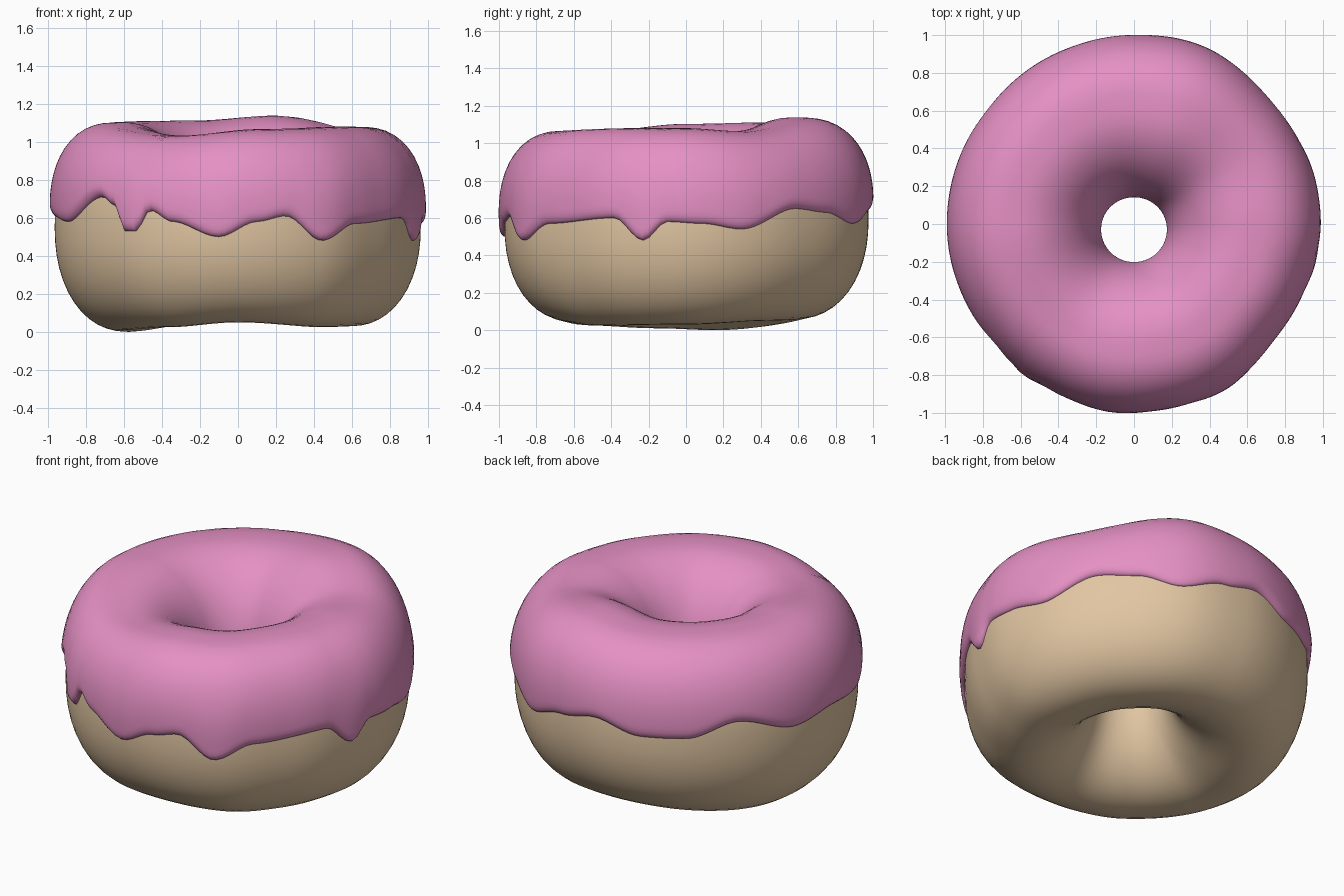
import bpy
import bmesh
from math import sin, cos, pi, atan2, degrees

cube = bpy.data.objects.get("Cube")
if cube:
    bpy.data.objects.remove(cube)

SEGMENTS = 180
TOP_SQUARENESS = 2.4
BASE_SQUARENESS = 2.12

# Hand-shaped unevenness: (angle in degrees, value) around the ring
OUTER = [(0, .962), (40, .95), (72, .985), (90, .976), (113, .968), (140, .962), (180, .965),
         (214, .955), (240, .958), (265, .97), (298, .968), (322, .937), (340, .942)]
CREST = [(0, 1.06), (27, 1.045), (72, 1.118), (110, 1.093), (140, 1.09), (180, 1.083),
         (242, 1.013), (280, 1.047), (330, 1.06)]
BASE = [(0, .03), (45, .05), (90, .06), (165, .0), (195, .01), (235, .025), (270, .05),
        (315, .025)]
DRIPS = [(5, .57), (18, .54), (38, .65), (51, .63), (65, .57), (81, .64), (94, .68), (110, .61),
         (125, .61), (142, .69), (164, .59), (180, .62), (202, .58), (221, .71), (228, .66),
         (232, .53), (236, .53), (241, .64), (249, .58), (264, .5), (276, .58), (285, .61),
         (297, .48), (310, .57), (336, .6), (346, .48), (354, .58)]


def around(table, a):
    """Smooth periodic interpolation of a table at angle a (radians)."""
    d = degrees(a) % 360
    pts = [(table[-1][0] - 360, table[-1][1])] + table + [(table[0][0] + 360, table[0][1])]
    for (d0, v0), (d1, v1) in zip(pts, pts[1:]):
        if d0 <= d <= d1:
            t = (d - d0) / (d1 - d0)
            return v0 + (v1 - v0) * t * t * (3 - 2 * t)


def squareness(height):
    return TOP_SQUARENESS if height > 0 else BASE_SQUARENESS


def ring_point(a, phi, offset=0.0):
    """Point on the cross-section: full shoulders outside, rounder in the hole."""
    outer = around(OUTER, a)
    hole = .19 - .03 * sin(a)
    top, low = around(CREST, a), around(BASE, a)
    mid = .53 * outer + .47 * hole
    c, s = cos(phi), sin(phi)
    half, full = mid - hole, 1
    if c > 0:
        n = squareness(s)
        half = outer - mid
        full = (c ** n + abs(s) ** n) ** (-1 / n)
    r = mid + (half * full + offset) * c
    z = (top + low) / 2 + ((top - low) / 2 * full + offset) * s
    return r * cos(a), r * sin(a), z


def sweep(name, section, material):
    """Join the closed section at every ring angle into one smooth surface."""
    bm = bmesh.new()
    rings = [[bm.verts.new(p) for p in section(2 * pi * i / SEGMENTS)] for i in range(SEGMENTS)]
    for i, ring in enumerate(rings):
        after = rings[(i + 1) % SEGMENTS]
        for j in range(len(ring)):
            k = (j + 1) % len(ring)
            bm.faces.new((ring[j], after[j], after[k], ring[k]))
    bmesh.ops.recalc_face_normals(bm, faces=bm.faces)
    for face in bm.faces:
        face.smooth = True
    mesh = bpy.data.meshes.new(name)
    bm.to_mesh(mesh)
    bm.free()
    mesh.materials.append(material)
    obj = bpy.data.objects.new(name, mesh)
    bpy.context.collection.objects.link(obj)


def make_material(name, rgb):
    mat = bpy.data.materials.new(name)
    mat.use_nodes = True
    mat.diffuse_color = (*rgb, 1)
    bsdf = mat.node_tree.nodes["Principled BSDF"]
    bsdf.inputs["Base Color"].default_value = (*rgb, 1)
    bsdf.inputs["Roughness"].default_value = .6
    return mat


def dough_section(a):
    return [ring_point(a, 2 * pi * j / 48) for j in range(48)]


def icing_section(a):
    # Shell from the dripping outer edge over the top and into the hole
    top, low = around(CREST, a), around(BASE, a)
    edge = around(DRIPS, a)
    rise = (edge - (top + low) / 2) / ((top - low) / 2)
    n = squareness(rise)
    start = atan2(rise, (1 - abs(rise) ** n) ** (1 / n))
    drip = max(0, .58 - edge) * .16
    steps = 40
    outside, inside = [], []
    for j in range(steps + 1):
        u = (1 - cos(pi * j / steps)) / 2
        phi = start + (pi - start) * u
        lip = min(1, min(u, 1 - u) / .03)
        # Icing swells on the outer shoulder
        shoulder = .024 * max(0, sin(2.2 * phi)) if 0 < phi < pi / 2 else 0
        thick = .02 + shoulder + drip * max(0, 1 - u * 5)
        outside.append(ring_point(a, phi, thick * (1 - (1 - lip) ** 2) ** .5))
        inside.append(ring_point(a, phi, -.008))
    return outside + inside[::-1]


sweep("dough", dough_section, make_material("baked dough", (.75, .56, .36)))
sweep("icing", icing_section, make_material("pink icing", (.78, .28, .55)))
